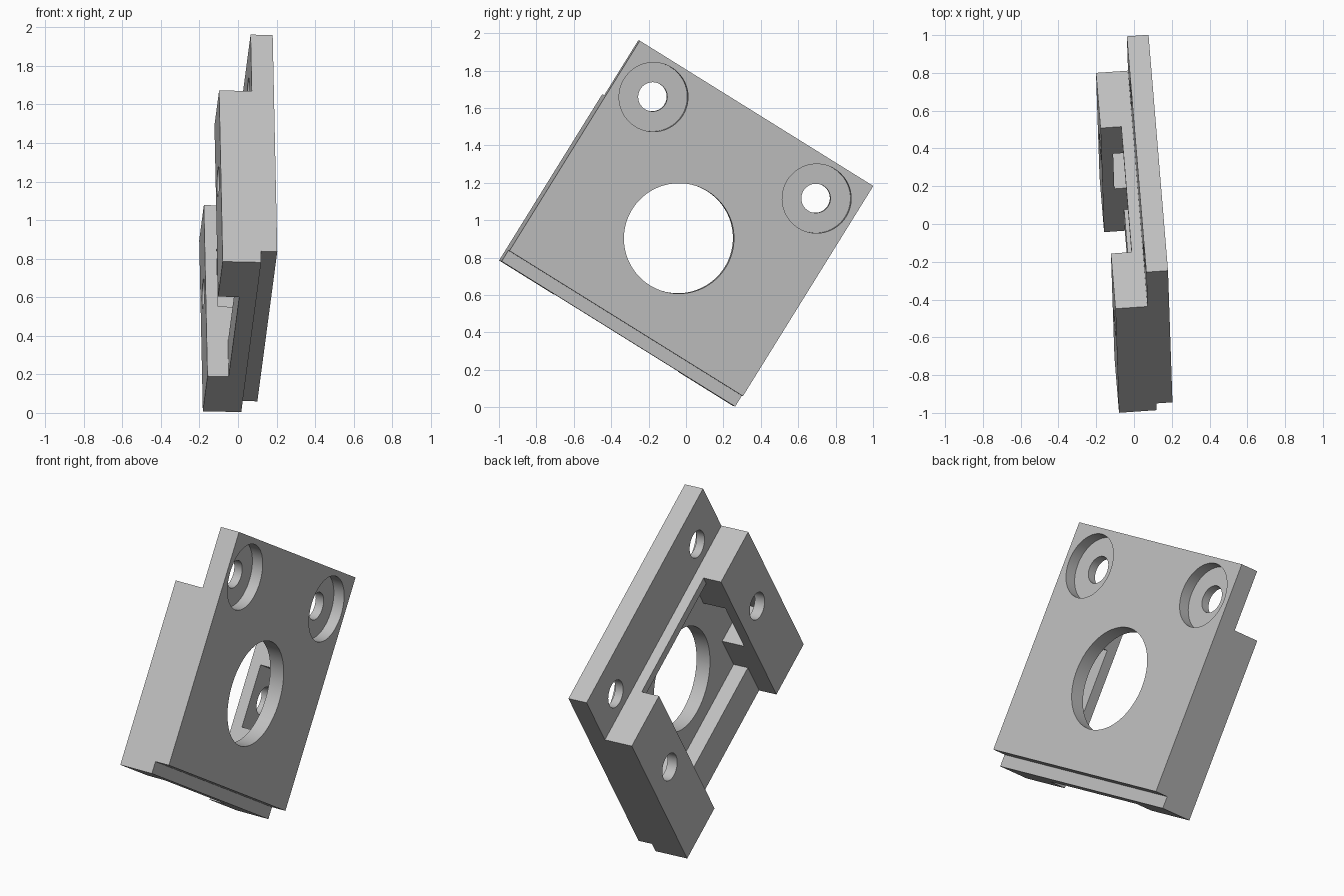
import bpy, bmesh, math
from mathutils import Matrix, Vector

if "Cube" in bpy.data.objects:
    bpy.data.objects.remove(bpy.data.objects["Cube"], do_unlink=True)

# Working frame: a = across the plate, b = down the plate, c = depth from the face
A = Vector((-0.070, 0.847, -0.527)).normalized()
B = Vector((0.018, -0.528, -0.849))
B = (B - A * B.dot(A)).normalized()
C = A.cross(B)
TILT = Matrix.Translation((0.18, -0.247, 1.96)) @ Matrix((A, B, C)).transposed().to_4x4()

WIDTH, HEIGHT, DEPTH = 1.474, 1.39, 0.285
FACE_H, LIP, PLATE = 1.322, 0.085, 0.115
BLOCK_W, BLOCK_TOP, FLOOR = 0.345, 0.345, 0.175
MID_B = 0.787

grey = bpy.data.materials.new("plain grey")
grey.use_nodes = True
colour = (0.52, 0.52, 0.52, 1)
grey.diffuse_color = colour
grey.node_tree.nodes["Principled BSDF"].inputs["Base Color"].default_value = colour


def make_object(name, bm):
    bmesh.ops.recalc_face_normals(bm, faces=bm.faces)
    mesh = bpy.data.meshes.new(name)
    bm.to_mesh(mesh)
    bm.free()
    mesh.materials.append(grey)
    obj = bpy.data.objects.new(name, mesh)
    bpy.context.collection.objects.link(obj)
    return obj


def cut(body, bm):
    """Subtract a cutter from the body and discard it."""
    cutter = make_object("cutter", bm)
    cutter.hide_render = True
    mod = body.modifiers.new("cut", "BOOLEAN")
    mod.operation = "DIFFERENCE"
    mod.solver = "EXACT"
    mod.object = cutter
    bpy.context.view_layer.objects.active = body
    bpy.ops.object.modifier_apply(modifier=mod.name)
    bpy.data.objects.remove(cutter, do_unlink=True)


def cut_box(body, a, b, c):
    bm = bmesh.new()
    spans = (a, b, c)
    size = Matrix.Diagonal([hi - lo for lo, hi in spans] + [1])
    mid = Matrix.Translation([(hi + lo) / 2 for lo, hi in spans])
    bmesh.ops.create_cube(bm, size=1, matrix=mid @ size)
    cut(body, bm)


def cut_hole(body, a, b, radius, c0, c1, sides=64):
    bm = bmesh.new()
    bmesh.ops.create_cone(bm, cap_ends=True, segments=sides, radius1=radius,
                          radius2=radius, depth=c1 - c0,
                          matrix=Matrix.Translation((a, b, (c0 + c1) / 2)))
    cut(body, bm)


# Stepped side profile swept across the width
profile = [(0, 0), (FACE_H, 0), (FACE_H, LIP), (HEIGHT, LIP), (HEIGHT, DEPTH),
           (BLOCK_TOP, DEPTH), (BLOCK_TOP, PLATE), (0, PLATE)]
bm = bmesh.new()
side = bm.faces.new([bm.verts.new((0, b, c)) for b, c in profile])
swept = bmesh.ops.extrude_face_region(bm, geom=[side])["geom"]
bmesh.ops.translate(bm, vec=(WIDTH, 0, 0),
                    verts=[v for v in swept if isinstance(v, bmesh.types.BMVert)])
body = make_object("mounting_plate", bm)

# Rear channel between the two blocks, and the square pocket in its floor
inner = (BLOCK_W, WIDTH - BLOCK_W)
cut_box(body, inner, (0.2, 1.6), (FLOOR, 0.4))
cut_box(body, inner, (MID_B - 0.392, MID_B + 0.392), (LIP, 0.4))

# Nut slots reaching into both blocks
cut_box(body, (0.09, WIDTH - 0.09), (MID_B - 0.176, MID_B + 0.176), (LIP, 0.223))

# Large centre opening
cut_hole(body, WIDTH / 2, MID_B, 0.295, -0.1, 0.15, 96)

for mirror in (False, True):
    def across(a):
        return WIDTH - a if mirror else a
    # Counterbored screw hole in the upper strip
    cut_hole(body, across(0.222), 0.217, 0.185, -0.1, 0.065)
    cut_hole(body, across(0.222), 0.217, 0.078, -0.1, 0.2)
    # Screw hole through the rear wall of the block
    cut_hole(body, across(0.184), MID_B, 0.078, 0.15, 0.4)

# Lean the part into place
body.data.transform(TILT)
body.data.update()
bpy.ops.object.select_all(action="DESELECT")
body.select_set(True)
bpy.context.view_layer.objects.active = body
bpy.ops.object.shade_smooth_by_angle(angle=math.radians(30))
